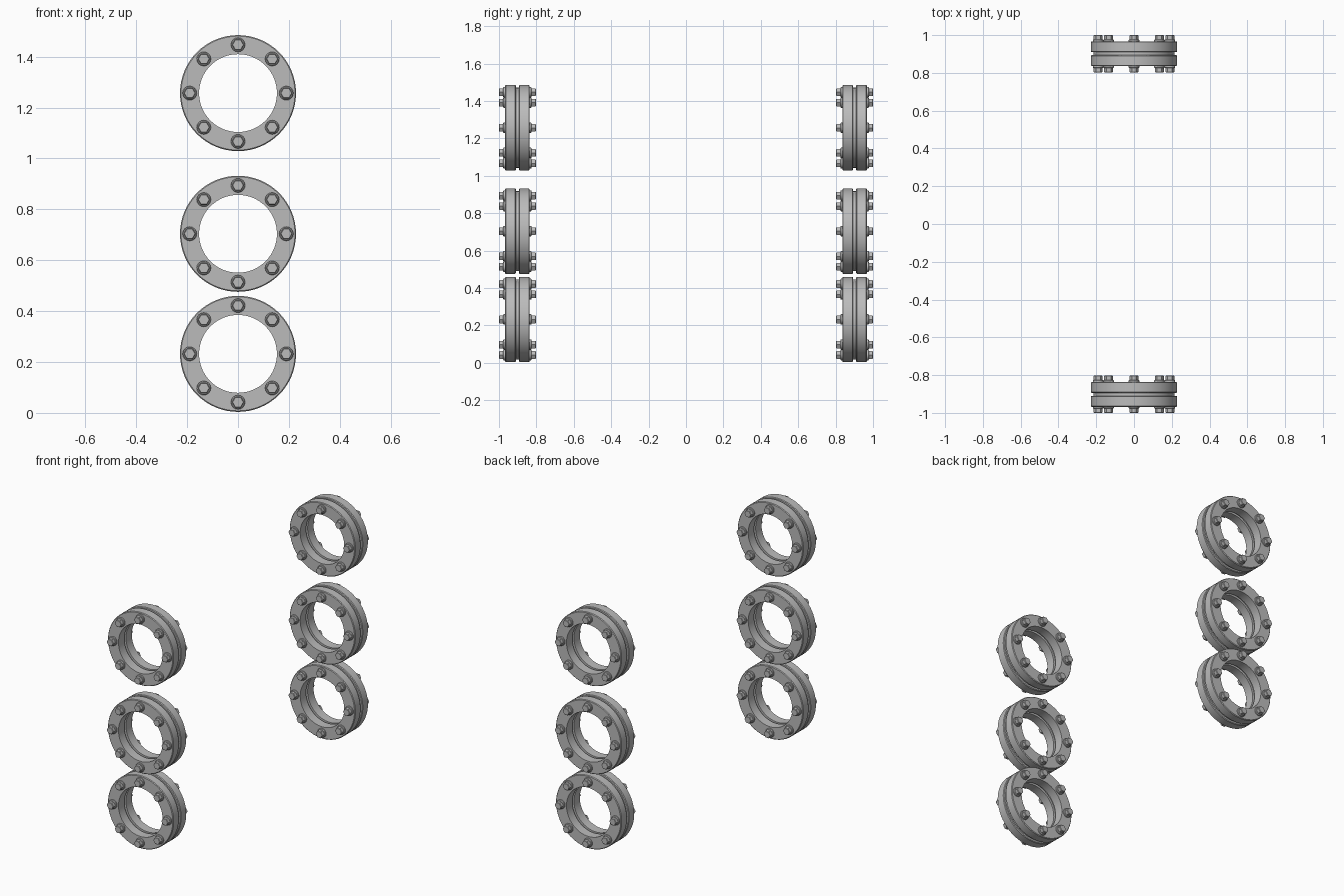
import bpy, bmesh, math
from mathutils import Matrix, Vector

if "Cube" in bpy.data.objects:
    bpy.data.objects.remove(bpy.data.objects["Cube"])

metal = bpy.data.materials.new("grey metal")
metal.diffuse_color = (0.5, 0.5, 0.5, 1)
metal.use_nodes = True
metal.node_tree.nodes["Principled BSDF"].inputs["Base Color"].default_value = metal.diffuse_color

ROWS = (0.232, 0.704, 1.257)      # joint centre heights
SIDE_Y = 0.9015                   # distance of each joint from the middle
BOLT_CIRCLE = 0.19


def lathe(bm, profile, segs, centre, spin=0.0, closed=True):
    """Revolve (radius, y) points about the y axis; open profiles are capped."""
    rings = []
    for i in range(segs):
        a = spin + 2 * math.pi * i / segs
        rings.append([bm.verts.new(Vector((r * math.cos(a), y, r * math.sin(a))) + centre)
                      for r, y in profile])
    n = len(profile)
    for i in range(segs):
        p, q = rings[i], rings[(i + 1) % segs]
        for j in range(n if closed else n - 1):
            k = (j + 1) % n
            bm.faces.new((p[j], p[k], q[k], q[j]))
    if not closed:
        bm.faces.new([r[0] for r in rings])
        bm.faces.new([r[-1] for r in rings])


def finish(name, bm):
    bmesh.ops.recalc_face_normals(bm, faces=bm.faces)
    mesh = bpy.data.meshes.new(name)
    bm.to_mesh(mesh)
    bm.free()
    mesh.materials.append(metal)
    ob = bpy.data.objects.new(name, mesh)
    bpy.context.collection.objects.link(ob)
    bpy.ops.object.select_all(action='DESELECT')
    ob.select_set(True)
    bpy.context.view_layer.objects.active = ob
    bpy.ops.object.shade_smooth_by_angle(angle=math.radians(30))


def joint(label, centre):
    # two chamfered flange rings facing each other
    for side, word in ((-1, "front"), (1, "back")):
        bm = bmesh.new()
        a, b, c = 0.008, 0.066, 0.004
        profile = [(0.153, a), (0.228 - c, a), (0.228, a + c),
                   (0.228, b - c), (0.228 - c, b), (0.153, b)]
        lathe(bm, [(r, side * y) for r, y in profile], 64, centre)
        finish(f"{label}_{word}_flange", bm)

    # recessed gasket between the flanges
    bm = bmesh.new()
    lathe(bm, [(0.166, -0.009), (0.214, -0.009), (0.214, 0.009), (0.166, 0.009)], 64, centre)
    finish(f"{label}_gasket", bm)

    # washers and hexagonal heads on both faces
    washers, heads = bmesh.new(), bmesh.new()
    for i in range(8):
        a = math.pi * i / 4
        spot = centre + Vector((BOLT_CIRCLE * math.cos(a), 0, BOLT_CIRCLE * math.sin(a)))
        for side in (-1, 1):
            lathe(washers, [(0.028, side * 0.065), (0.028, side * 0.073),
                            (0.024, side * 0.076)], 16, spot, closed=False)
            lathe(heads, [(0.0235, side * 0.075), (0.0235, side * 0.096),
                          (0.021, side * 0.0985)], 6, spot, closed=False)
    finish(f"{label}_washers", washers)
    finish(f"{label}_bolt_heads", heads)


for end, sign in (("front", -1), ("back", 1)):
    for level, z in zip(("lower", "middle", "upper"), ROWS):
        joint(f"{end}_{level}", Vector((0, sign * SIDE_Y, z)))
